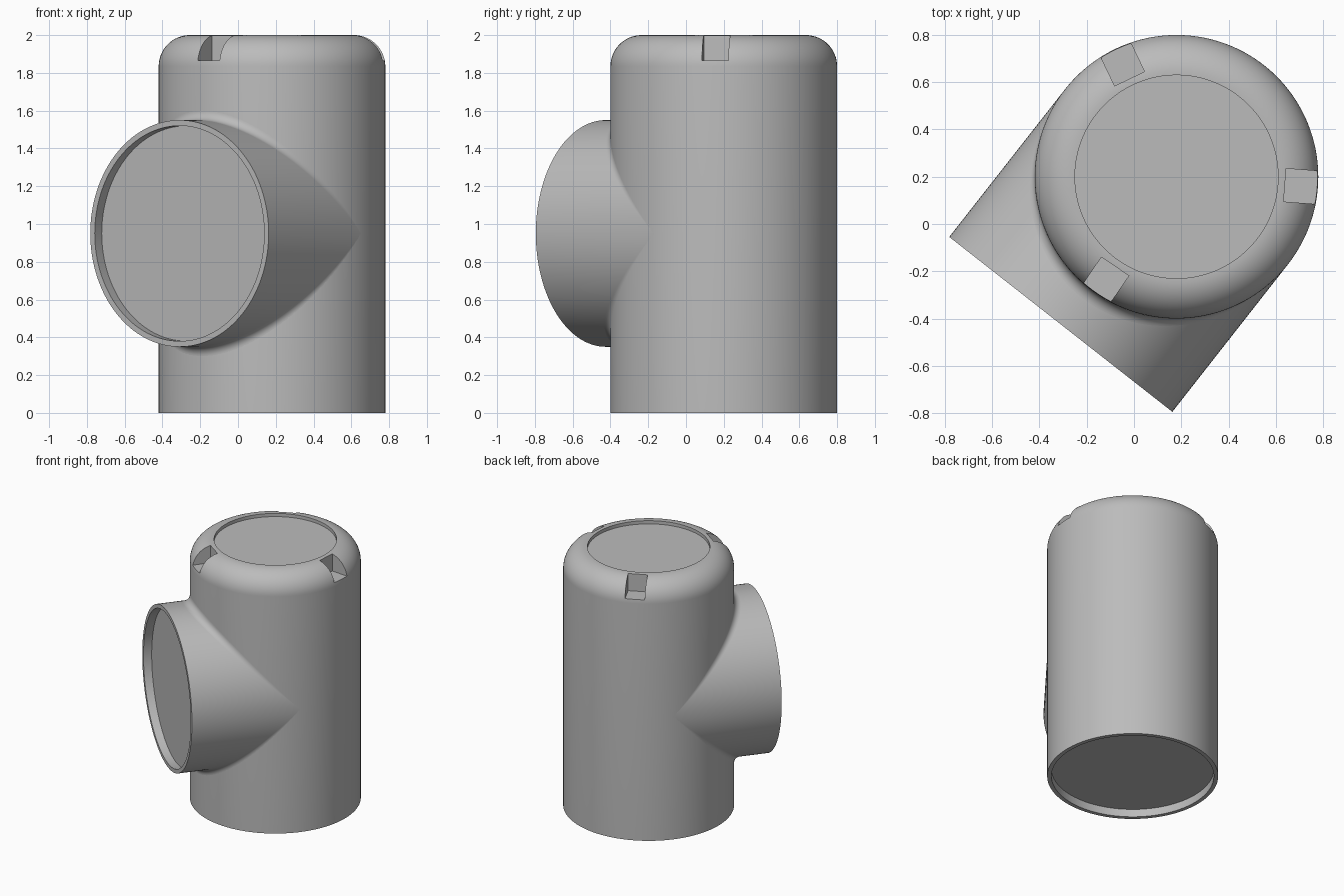
import bpy
import bmesh
from math import cos, sin, pi, radians
from mathutils import Matrix, Vector

if "Cube" in bpy.data.objects:
    bpy.data.objects.remove(bpy.data.objects["Cube"])

SEG = 128
R = 0.6            # shared radius of the body and the side branch
INNER = 0.57       # socket radius
DEPTH = 0.06       # socket depth
CAP = 0.435        # recessed lid radius
FILLET = 0.05      # blend where the branch meets the body
CENTRE = Vector((0.18, 0.2, 0))
OUT = Vector((-0.617, -0.787, 0)).normalized()
SIDE = Vector((-OUT.y, OUT.x, 0))
UP = Vector((0, 0, 1))
BRANCH_Z = 0.95

grey = bpy.data.materials.new("plain grey")
grey.use_nodes = True
grey.diffuse_color = (0.5, 0.5, 0.5, 1)
grey.node_tree.nodes["Principled BSDF"].inputs["Base Color"].default_value = grey.diffuse_color


def branch_point(u, w, v):
    """Point in the branch frame: outward, sideways, up."""
    return CENTRE + OUT * u + SIDE * w + UP * (BRANCH_Z + v)


def loft(name, rings, closed=True, caps=True):
    """Skin a list of point rings."""
    bm = bmesh.new()
    loops = [[bm.verts.new(p) for p in ring] for ring in rings]
    for a, b in zip(loops, loops[1:]):
        n = len(a)
        for i in range(n if closed else n - 1):
            j = (i + 1) % n
            bm.faces.new((a[i], a[j], b[j], b[i]))
    if caps:
        bm.faces.new(loops[0])
        bm.faces.new(loops[-1])
    bmesh.ops.remove_doubles(bm, verts=bm.verts, dist=1e-6)
    bmesh.ops.recalc_face_normals(bm, faces=bm.faces)
    return finish(name, bm)


def finish(name, bm):
    mesh = bpy.data.meshes.new(name)
    bm.to_mesh(mesh)
    bm.free()
    obj = bpy.data.objects.new(name, mesh)
    bpy.context.collection.objects.link(obj)
    mesh.materials.append(grey)
    return obj


def activate(obj):
    bpy.ops.object.select_all(action='DESELECT')
    obj.select_set(True)
    bpy.context.view_layer.objects.active = obj


def smooth(obj):
    activate(obj)
    bpy.ops.object.shade_smooth_by_angle(angle=radians(35))


angles = [2 * pi * i / SEG for i in range(SEG)]

# Upright body: bottom socket, straight wall, rounded shoulder, recessed lid
shoulder = R - CAP
profile = [(INNER, DEPTH), (INNER, 0), (R, 0)]
profile += [(CAP + shoulder * cos(t), 2 - shoulder + shoulder * sin(t))
            for t in (pi / 2 * k / 16 for k in range(17))]
profile += [(CAP - 0.005, 2), (CAP - 0.005, 1.975)]
body = loft("body", [[CENTRE + Vector((r * cos(a), r * sin(a), z)) for a in angles]
                     for r, z in profile])

# Three square notches cut in the shoulder
cut = bmesh.new()
for k in range(3):
    spot = (Matrix.Translation(CENTRE) @ Matrix.Rotation(radians(-4.4 + 120 * k), 4, 'Z')
            @ Matrix.Translation((0.56, 0, 1.965)) @ Matrix.Diagonal((0.2, 0.14, 0.2, 1)))
    bmesh.ops.create_cube(cut, size=1, matrix=spot)
cutter = finish("notch_cutter", cut)
cutter.hide_render = True
activate(body)
mod = body.modifiers.new("notches", 'BOOLEAN')
mod.operation = 'DIFFERENCE'
mod.solver = 'EXACT'
mod.object = cutter
bpy.ops.object.modifier_apply(modifier=mod.name)
bpy.data.objects.remove(cutter)
smooth(body)

# Side branch: mitred start hidden just inside the body, socket at the mouth
END = 0.794
rings = [[branch_point(max(0, abs(R * sin(a)) - 0.02), R * cos(a), R * sin(a)) for a in angles]]
for r, u in ((R, END), (INNER, END), (INNER, END - DEPTH)):
    rings.append([branch_point(u, r * cos(a), r * sin(a)) for a in angles])
branch = loft("side_branch", rings)
smooth(branch)

# Rolling-ball blends above and below the branch
for name, sign in (("upper_blend", 1), ("lower_blend", -1)):
    rings = []
    for i in range(65):
        t = -pi / 2 + pi * i / 64
        c, s = cos(t), sin(t)
        ball = Vector((c, s, c)) * (R + FILLET)
        to_body, to_branch = Vector((-c, -s, 0)), Vector((0, -s, -c))
        ring = []
        for k in range(9):
            p = ball + to_body.lerp(to_branch, k / 8).normalized() * FILLET
            ring.append(branch_point(p.x, p.y, p.z * sign))
        rings.append(ring)
    blend = loft(name, rings, closed=False, caps=False)
    # Open strip: make its faces look away from the body
    bm = bmesh.new()
    bm.from_mesh(blend.data)
    outward = OUT + UP * sign
    if sum(f.normal.dot(outward) * f.calc_area() for f in bm.faces) < 0:
        bmesh.ops.reverse_faces(bm, faces=bm.faces)
    bm.to_mesh(blend.data)
    bm.free()
    smooth(blend)
